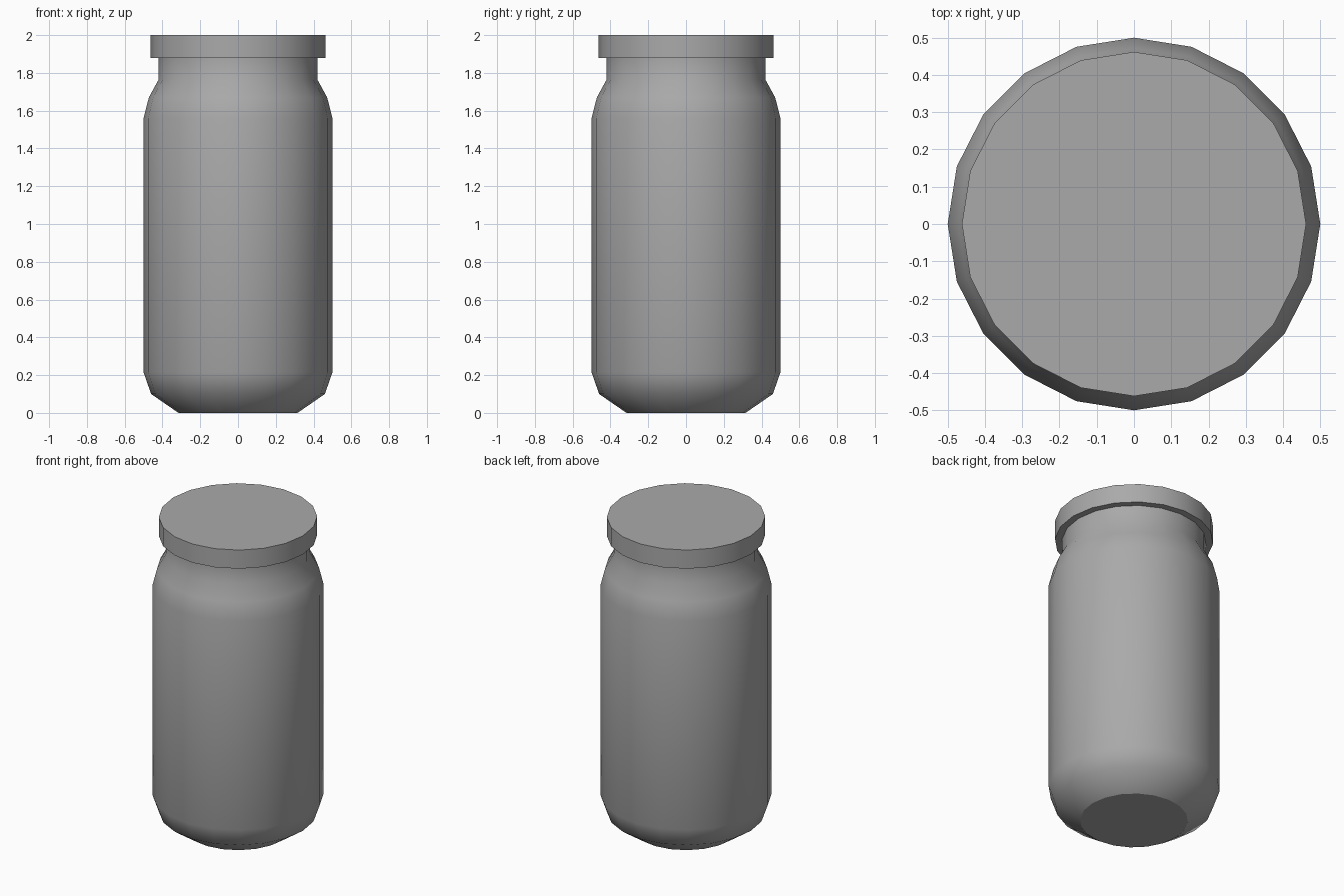
import bpy, bmesh, math

cube = bpy.data.objects.get("Cube")
if cube:
    bpy.data.objects.remove(cube, do_unlink=True)

SIDES = 20


def make_material(name, value):
    mat = bpy.data.materials.new(name)
    mat.use_nodes = True
    color = (value, value, value, 1)
    mat.diffuse_color = color
    mat.node_tree.nodes["Principled BSDF"].inputs["Base Color"].default_value = color
    return mat


def lathe(name, profile, mat, smooth_angle):
    """Closed turned solid from (radius, height) points, with flat end caps."""
    bm = bmesh.new()
    rings = []
    for r, z in profile:
        angles = [math.tau * i / SIDES for i in range(SIDES)]
        rings.append([bm.verts.new((r * math.cos(a), r * math.sin(a), z)) for a in angles])
    for low, high in zip(rings, rings[1:]):
        for i in range(SIDES):
            j = (i + 1) % SIDES
            bm.faces.new((low[i], low[j], high[j], high[i]))
    caps = [bm.faces.new(rings[0][::-1]), bm.faces.new(rings[-1])]
    # Soft walls, crisp rims around the caps
    for edge in bm.edges:
        edge.smooth = edge.calc_face_angle(0) < math.radians(smooth_angle)
    for face in bm.faces:
        face.smooth = face not in caps
    for cap in caps:
        for edge in cap.edges:
            edge.smooth = False
    mesh = bpy.data.meshes.new(name)
    bm.to_mesh(mesh)
    bm.free()
    mesh.materials.append(mat)
    obj = bpy.data.objects.new(name, mesh)
    bpy.context.collection.objects.link(obj)
    return obj


grey = make_material("plain grey", 0.4)

# Jar body: chamfered base, straight wall, rounded shoulder, neck
lathe("jar_body", [(0.315, 0), (0.46, 0.1), (0.5, 0.215), (0.5, 1.56),
                   (0.472, 1.67), (0.42, 1.765), (0.42, 1.88)], grey, 45)

# Flat disc lid overhanging the neck
lathe("lid", [(0.462, 1.88), (0.462, 2.0)], grey, 45)
